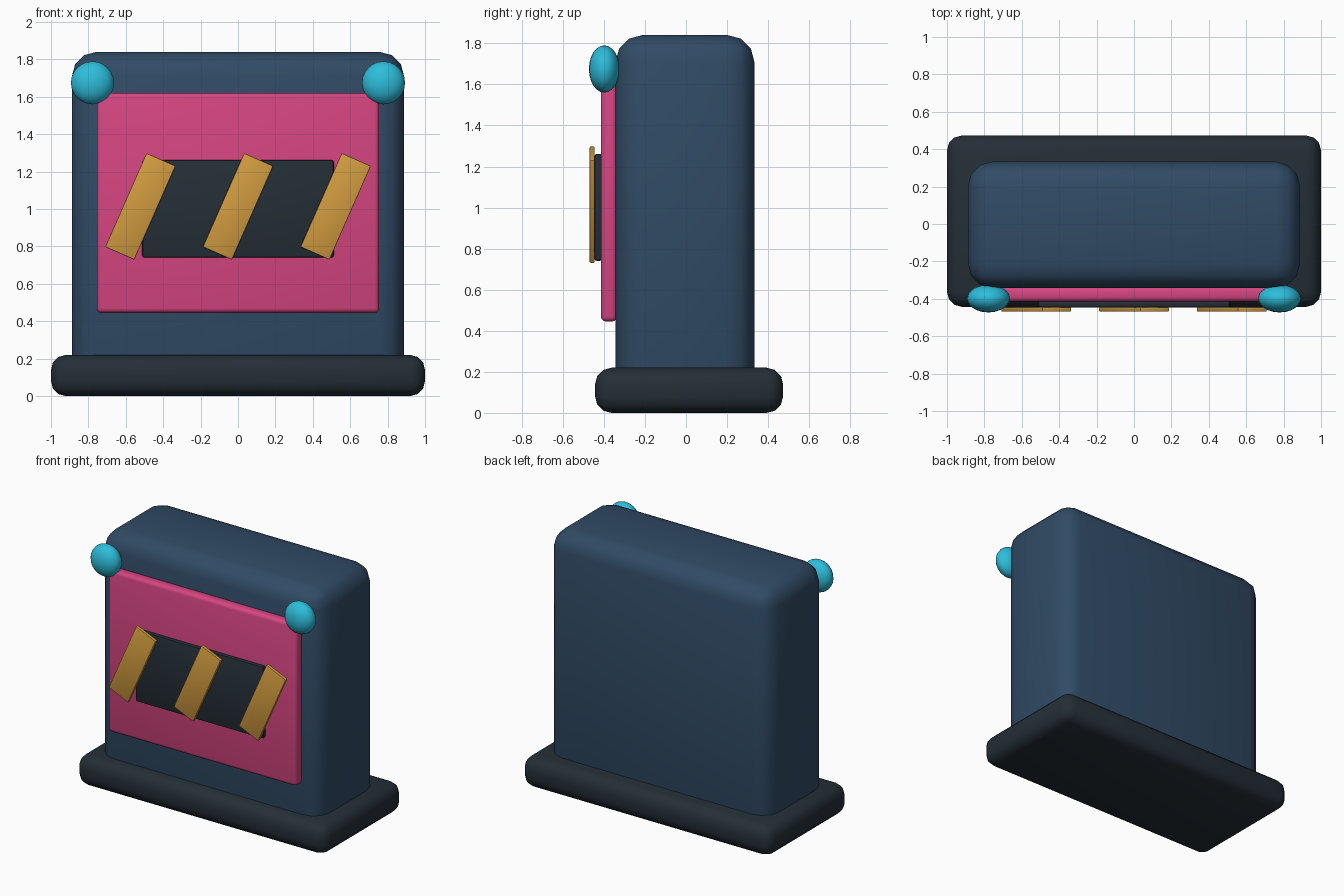
import bpy
import math

if "Cube" in bpy.data.objects:
    bpy.data.objects.remove(bpy.data.objects["Cube"])


def material(name, rgb):
    m = bpy.data.materials.new(name)
    m.diffuse_color = (*rgb, 1)
    m.use_nodes = True
    m.node_tree.nodes["Principled BSDF"].inputs["Base Color"].default_value = m.diffuse_color
    return m


NAVY = material("navy blue", (0.03, 0.07, 0.13))
DARK = material("charcoal", (0.018, 0.028, 0.038))
PINK = material("pink", (0.67, 0.06, 0.22))
AMBER = material("amber", (0.64, 0.33, 0.05))
CYAN = material("cyan", (0.026, 0.51, 0.71))


def finish(ob, name, mat):
    ob.name = name
    ob.data.materials.append(mat)
    bpy.ops.object.shade_smooth_by_angle(angle=math.radians(35))


def box(name, mat, x, y, z, bevel, segments=3, tilt=0):
    """Bevelled box from (min, max) ranges, optionally tilted about y."""
    spans = (x, y, z)
    bpy.ops.mesh.primitive_cube_add(size=1, location=[(a + b) / 2 for a, b in spans])
    ob = bpy.context.object
    ob.scale = [b - a for a, b in spans]
    bpy.ops.object.transform_apply(location=False, rotation=False, scale=True)
    mod = ob.modifiers.new("bevel", 'BEVEL')
    mod.width = bevel
    mod.segments = segments
    bpy.ops.object.modifier_apply(modifier=mod.name)
    ob.rotation_euler.y = tilt
    finish(ob, name, mat)
    return ob


# Base slab and main body
box("base", DARK, (-1, 1), (-0.443, 0.473), (0, 0.22), 0.08)
box("body", NAVY, (-0.888, 0.888), (-0.343, 0.333), (0.06, 1.84), 0.13)

# Front panel and dark inset plate
box("front_panel", PINK, (-0.755, 0.755), (-0.415, -0.335), (0.445, 1.62), 0.025)
box("dark_plate", DARK, (-0.512, 0.512), (-0.446, -0.41), (0.74, 1.262), 0.012, 2)

# Slanted warning stripes
for i, cx in enumerate((-0.522, 0, 0.522)):
    box(f"stripe_{i + 1}", AMBER, (cx - 0.085, cx + 0.085), (-0.469, -0.445),
        (1.014 - 0.274, 1.014 + 0.274), 0.005, 2, tilt=0.415)

# Corner lamps
for side, sx in (("left", -1), ("right", 1)):
    bpy.ops.mesh.primitive_uv_sphere_add(segments=20, ring_count=12, radius=1,
                                         location=(sx * 0.778, -0.398, 1.675))
    lamp = bpy.context.object
    lamp.scale = (0.115, 0.075, 0.115)
    bpy.ops.object.transform_apply(location=False, rotation=False, scale=True)
    finish(lamp, f"lamp_{side}", CYAN)
